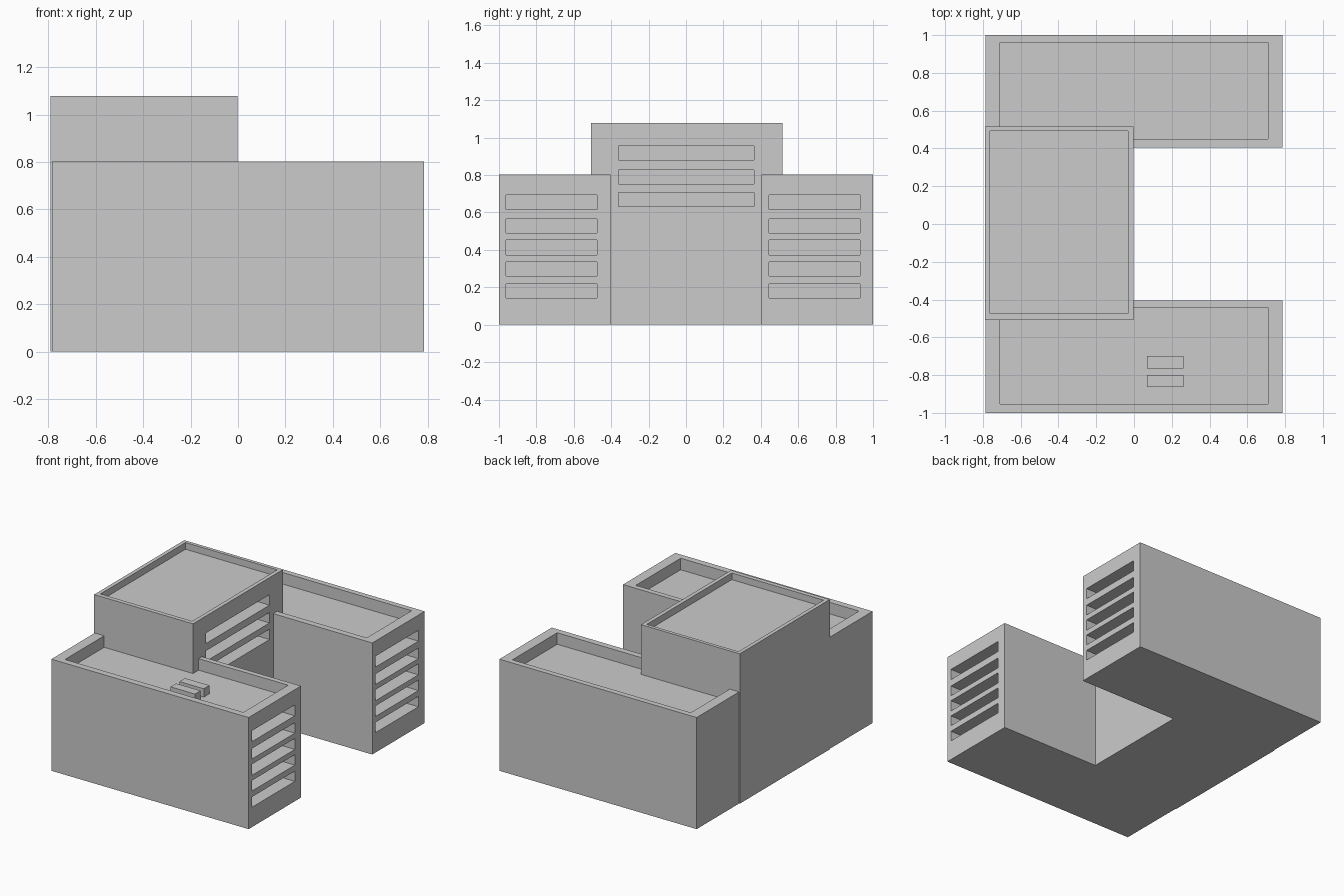
import bpy, bmesh
from mathutils import Matrix, Vector

if "Cube" in bpy.data.objects:
    bpy.data.objects.remove(bpy.data.objects["Cube"])


def boxes(name, specs):
    """One mesh made of boxes given as (x0, x1, y0, y1, z0, z1)."""
    bm = bmesh.new()
    for x0, x1, y0, y1, z0, z1 in specs:
        mat = (Matrix.Translation(((x0 + x1) / 2, (y0 + y1) / 2, (z0 + z1) / 2))
               @ Matrix.Diagonal(Vector((x1 - x0, y1 - y0, z1 - z0, 1))))
        bmesh.ops.create_cube(bm, size=1, matrix=mat)
    mesh = bpy.data.meshes.new(name)
    bm.to_mesh(mesh)
    bm.free()
    obj = bpy.data.objects.new(name, mesh)
    bpy.context.collection.objects.link(obj)
    return obj


def carved_block(name, body, cuts):
    """A box with other boxes cut out of it."""
    obj = boxes(name, [body])
    cutter = boxes(name + "_cutter", cuts)
    cutter.hide_render = True
    mod = obj.modifiers.new("cut", 'BOOLEAN')
    mod.operation = 'DIFFERENCE'
    mod.solver = 'EXACT'
    mod.object = cutter
    bpy.context.view_layer.objects.active = obj
    bpy.ops.object.modifier_apply(modifier=mod.name)
    bpy.data.objects.remove(cutter)
    return obj


DEPTH = 0.12      # window slot depth
ROOF = 0.72       # wing roof level behind the parapet


def slots(face_x, y0, y1, heights):
    return [(face_x - DEPTH, face_x + 0.1, y0, y1, a, b) for a, b in heights]


# Side wings: sunken roof and five window slots on the end wall
wing_rows = [(0.143, 0.217), (0.26, 0.335), (0.373, 0.452), (0.49, 0.565), (0.615, 0.693)]
carved_block("wing_back", (-0.785, 0.785, 0.405, 1.0, 0, 0.803),
             [(-0.71, 0.71, 0.45, 0.96, ROOF, 1)] + slots(0.785, 0.443, 0.93, wing_rows))
carved_block("wing_front", (-0.785, 0.785, -1.0, -0.405, 0, 0.803),
             [(-0.71, 0.71, -0.953, -0.443, ROOF, 1)] + slots(0.785, -0.963, -0.475, wing_rows))

# Taller centre block: sunken roof and three slots facing the courtyard
centre_rows = [(0.633, 0.707), (0.752, 0.827), (0.88, 0.955)]
carved_block("centre_block", (-0.79, -0.003, -0.507, 0.517, 0, 1.078),
             [(-0.762, -0.032, -0.475, 0.492, 1.03, 1.3)]
             + slots(-0.003, -0.36, 0.363, centre_rows))

# Two rooftop units on the front wing
for i, y in enumerate((-0.732, -0.832)):
    boxes(f"roof_unit_{i + 1}", [(0.068, 0.263, y - 0.032, y + 0.032, ROOF - 0.01, 0.78)])
